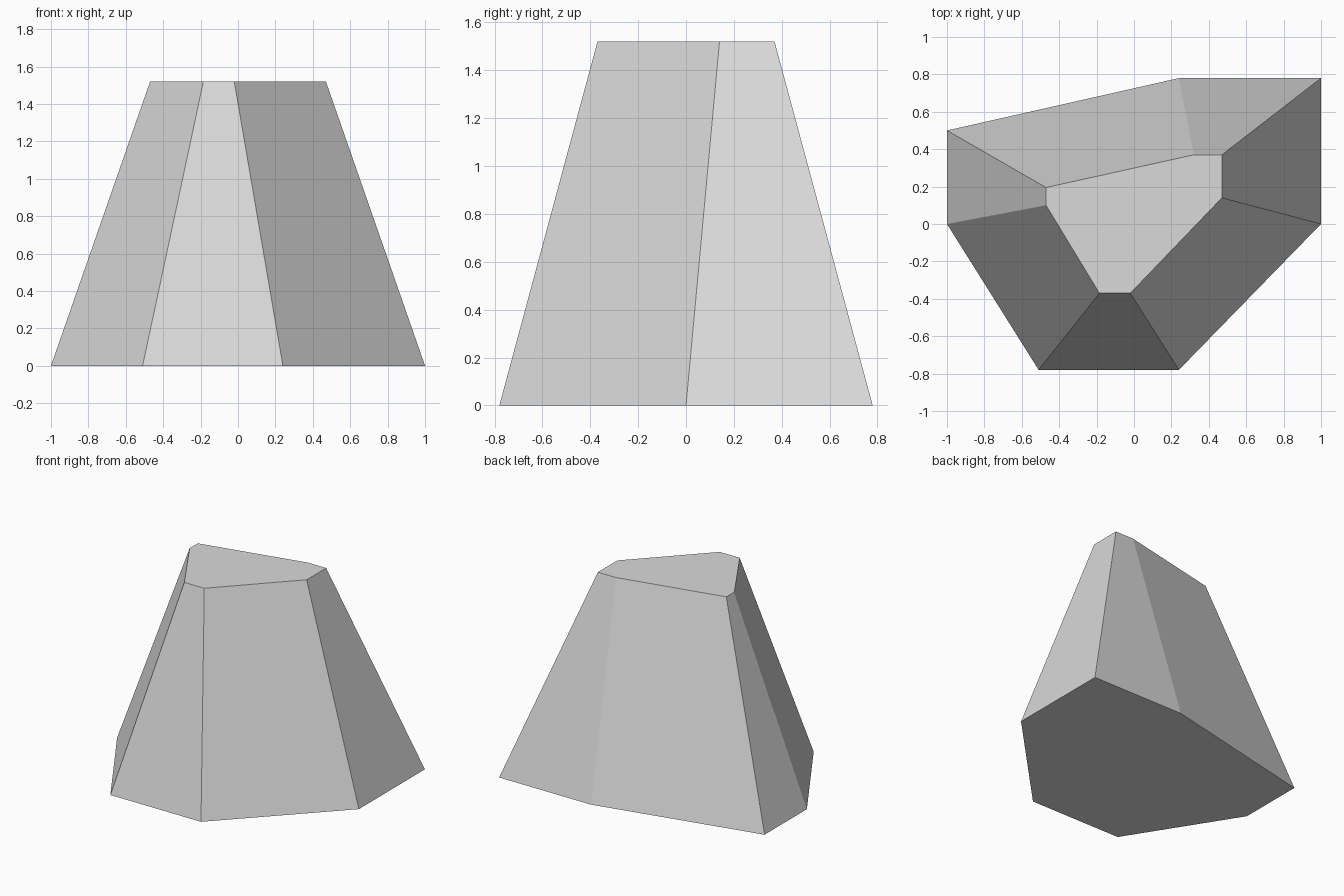
import bpy
import bmesh

if "Cube" in bpy.data.objects:
    bpy.data.objects.remove(bpy.data.objects["Cube"], do_unlink=True)

HEIGHT = 1.52

# Seven-sided outlines of the base and the narrower flat top
base = [(-1, 0), (-0.51, -0.78), (0.24, -0.78), (1, 0),
        (1, 0.78), (0.24, 0.78), (-1, 0.5)]
top = [(-0.47, 0.1), (-0.185, -0.37), (-0.02, -0.37), (0.47, 0.14),
       (0.47, 0.37), (0.32, 0.37), (-0.47, 0.195)]

# Plain grey surface
grey = bpy.data.materials.new("light_grey")
grey.use_nodes = True
colour = (0.7, 0.7, 0.7, 1)
grey.diffuse_color = colour
shader = next(n for n in grey.node_tree.nodes if n.type == 'BSDF_PRINCIPLED')
shader.inputs["Base Color"].default_value = colour

# Tapered block: two caps joined by sloping sides
bm = bmesh.new()
lower = [bm.verts.new((x, y, 0)) for x, y in base]
upper = [bm.verts.new((x, y, HEIGHT)) for x, y in top]
bm.faces.new(lower[::-1])
bm.faces.new(upper)
for i in range(len(base)):
    j = (i + 1) % len(base)
    bm.faces.new((lower[i], lower[j], upper[j], upper[i]))
bmesh.ops.recalc_face_normals(bm, faces=bm.faces)

mesh = bpy.data.meshes.new("tapered_block")
bm.to_mesh(mesh)
bm.free()
mesh.materials.append(grey)
block = bpy.data.objects.new("tapered_block", mesh)
bpy.context.collection.objects.link(block)
